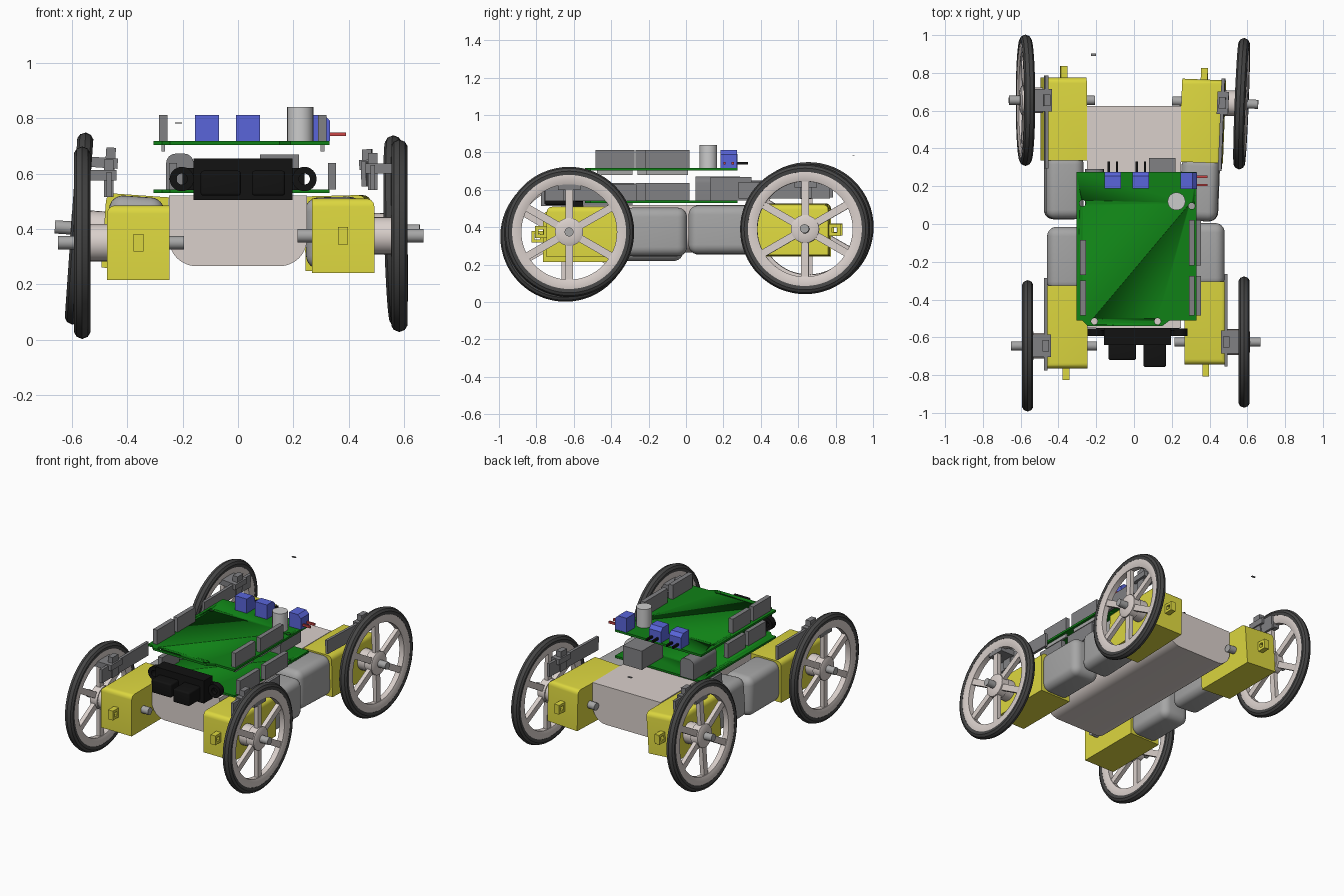
import bpy, bmesh
from math import radians, pi, cos, sin
from mathutils import Matrix, Vector

if "Cube" in bpy.data.objects:
    bpy.data.objects.remove(bpy.data.objects["Cube"])

def mat(name, *rgb):
    m = bpy.data.materials.new(name)
    m.diffuse_color = (*rgb, 1)
    m.use_nodes = True
    m.node_tree.nodes["Principled BSDF"].inputs["Base Color"].default_value = m.diffuse_color
    return m

YELLOW = mat("yellow", .72, .68, .05)
GREEN = mat("green", .005, .22, .008)
BEIGE = mat("beige", .70, .63, .60)
BLUE = mat("blue", .1, .13, .7)
BLACK = mat("black", .006, .006, .006)
RUBBER = mat("rubber", .06, .06, .06)
WHITE = mat("white", .75, .75, .72)
RED = mat("red", .6, .06, .06)
GREY = mat("mid_grey", .22, .22, .23)
METAL = mat("light_grey", .38, .38, .38)
I = Matrix.Identity(4)

def emit(name, bm, material=None, M=I):
    """Turn a bmesh into an object, placed by M."""
    bm.transform(M)
    bmesh.ops.recalc_face_normals(bm, faces=bm.faces)
    me = bpy.data.meshes.new(name)
    bm.to_mesh(me)
    bm.free()
    for p in me.polygons:
        p.use_smooth = True
    me.set_sharp_from_angle(angle=radians(32))
    if material:
        me.materials.append(material)
    ob = bpy.data.objects.new(name, me)
    bpy.context.collection.objects.link(ob)
    return ob

def add_box(bm, x, y, z, M=I):
    size = Matrix.Diagonal((x[1] - x[0], y[1] - y[0], z[1] - z[0], 1))
    mid = Matrix.Translation((sum(x) / 2, sum(y) / 2, sum(z) / 2))
    bmesh.ops.create_cube(bm, size=1, matrix=M @ mid @ size)

def box(name, x, y, z, material=None, bevel=0, M=I, segs=4, pick=None):
    bm = bmesh.new()
    add_box(bm, x, y, z)
    if bevel:
        edges = [e for e in bm.edges if pick is None or pick(e)]
        bmesh.ops.bevel(bm, geom=edges, offset=bevel, segments=segs, profile=.5, affect='EDGES')
    return emit(name, bm, material, M)

def add_lathe(bm, profile, n=48, start=0):
    """Spin a closed (radius, x) profile around the x axis."""
    rings = [[bm.verts.new((u, r * cos(start + 2 * pi * i / n), r * sin(start + 2 * pi * i / n)))
              for r, u in profile] for i in range(n)]
    k = len(profile)
    for i in range(n):
        a, b = rings[i], rings[(i + 1) % n]
        for j in range(k):
            bm.faces.new((a[j], a[(j + 1) % k], b[(j + 1) % k], b[j]))

def lathe(name, profile, material, M=I, n=48, start=0):
    bm = bmesh.new()
    add_lathe(bm, profile, n, start)
    return emit(name, bm, material, M)

def add_cyl(bm, p, r, depth, rot=I, n=24):
    bmesh.ops.create_cone(bm, cap_ends=True, segments=n, radius1=r, radius2=r, depth=depth,
                          matrix=Matrix.Translation(p) @ rot)

def cyl(name, p, r, depth, material, M=I, rot=I):
    bm = bmesh.new()
    add_cyl(bm, p, r, depth, rot)
    return emit(name, bm, material, M)

ALONG_X = Matrix.Rotation(pi / 2, 4, 'Y')
W = .203  # wheel offset from the gearbox centre

def drive_unit(tag, sx, sy, loc, yaw=0, lean=0, stub=.14):
    """Gearbox, motor, wheel and bracket; local x is outward, local y toward the car's end."""
    M = (Matrix.Translation(loc) @ Matrix.Rotation(radians(yaw), 4, 'Z')
         @ Matrix.Rotation(radians(lean), 4, 'Y') @ Matrix.Diagonal((sx, sy, 1, 1)))
    box(tag + "_gearbox", (-.113, .113), (-.32, .12), (-.135, .135), YELLOW, .03, M,
        pick=lambda e: all(v.co.x > 0 and v.co.z > 0 for v in e.verts)
        or all(v.co.y > 0 and v.co.z > 0 for v in e.verts))
    lathe(tag + "_gearbox_tab", [(.044, -.018), (.044, .018), (.02, .018), (.02, -.018)], YELLOW,
          M @ Matrix.Translation((0, .15, 0)), 4, pi / 4)
    # motor can with a narrower rounded tail
    box(tag + "_motor", (-.1, .1), (-.63, -.29), (-.13, .13), METAL, .05, M, 6)
    cyl(tag + "_axle", (.063, 0, 0), .024, .455, METAL, M, ALONG_X)
    # wheel: tyre, rim, six spokes, hub
    tyre = [(.305, -.026), (.325, -.029), (.340, -.020), (.348, 0),
            (.340, .020), (.325, .029), (.305, .026)]
    at_wheel = M @ Matrix.Translation((W, 0, 0))
    lathe(tag + "_tyre", tyre, RUBBER, at_wheel, 64)
    bm = bmesh.new()
    add_lathe(bm, [(.310, -.024), (.310, .024), (.285, .028), (.255, .018),
                   (.255, -.018), (.285, -.028)], 64)
    add_lathe(bm, [(.075, -.03), (.075, .022), (.055, .03), (.02, .03), (.02, -.03)], 32)
    for i in range(6):
        add_box(bm, (-.014, .014), (-.02, .02), (.06, .265), Matrix.Rotation(i * pi / 3, 4, 'X'))
    emit(tag + "_wheel", bm, BEIGE, at_wheel)
    cyl(tag + "_hub_sleeve", (.145, 0, 0), .068, .07, BEIGE, M, ALONG_X)
    # bracket plate standing above the outer side of the gearbox
    bm = bmesh.new()
    add_box(bm, (.098, .116), (-.36, .13), (.165, .255))
    add_box(bm, (.08, .08 + stub), (-.06, .06), (.225, .262))
    add_box(bm, (.09, .125), (-.03, .03), (.165, .3))
    emit(tag + "_bracket", bm, GREY, M)

drive_unit("front_left", -1, -1, (-.36, -.645, .350))
drive_unit("front_right", 1, -1, (.38, -.625, .375))
drive_unit("rear_left", -1, 1, (-.372, .655, .387), lean=4)
drive_unit("rear_right", 1, 1, (.367, .645, .385), yaw=-2.3, lean=-1.5, stub=.06)

# central body with rounded lower edges
box("body", (-.25, .25), (-.55, .625), (.265, .52), BEIGE, .1, segs=8,
    pick=lambda e: all(v.co.z < .3 for v in e.verts) and abs(e.verts[0].co.y - e.verts[1].co.y) > .1)

# two stacked circuit boards with mounting holes
OUTLINE = [(-.305, .275), (.33, .275), (.33, -.51), (.19, -.51), (.15, -.54),
           (-.245, -.54), (-.275, -.51), (-.305, -.51)]
HOLES = [(-.272, .11), (.305, .095), (-.21, -.515), (.125, -.515)]

def board(name, z0, z1, dx=0):
    bm = bmesh.new()
    f = bm.faces.new([bm.verts.new((x + dx, y, z0)) for x, y in OUTLINE])
    top = bmesh.ops.extrude_face_region(bm, geom=[f])["geom"]
    bmesh.ops.translate(bm, vec=(0, 0, z1 - z0), verts=[v for v in top if isinstance(v, bmesh.types.BMVert)])
    ob = emit(name, bm, GREEN)
    bm = bmesh.new()
    for x, y in HOLES:
        add_cyl(bm, (x + dx, y, z0), .017, .1, n=20)
    cutter = emit(name + "_hole_cutter", bm)
    cutter.hide_render = True
    cutter.hide_viewport = True
    mod = ob.modifiers.new("holes", 'BOOLEAN')
    mod.operation, mod.object = 'DIFFERENCE', cutter

board("lower_board", .53, .543)
board("upper_board", .703, .717)

# pin headers on both boards
ROWS = [(.29, -.22, .02), (.29, -.485, -.275), (-.285, -.27, -.085), (-.285, -.485, -.30)]
for tag, z, dx in (("upper", .717, 0), ("lower", .543, .035)):
    for i, (x, y0, y1) in enumerate(ROWS):
        box(f"{tag}_header_{i}", (x + dx, x + dx + .03), (y0, y1), (z, z + .095), GREY)
for i, (x, y0, y1) in enumerate(ROWS):
    box(f"header_pins_{i}", (x + .008, x + .022), (y0 + .01, y1 - .01), (.68, .705), METAL)

# ports on the lower board
box("data_port", (.08, .22), (.13, .35), (.543, .668), GREY)
box("power_jack", (-.26, -.16), (.05, .29), (.543, .672), GREY, .035,
    pick=lambda e: all(v.co.z > .6 for v in e.verts) and abs(e.verts[0].co.y - e.verts[1].co.y) > .1)

# screw terminals and their pins
def terminal(name, M, pin_mat):
    slope = lambda e: all(v.co.y > .04 and v.co.z > .05 for v in e.verts)
    box(name, (-.044, .044), (-.043, .043), (0, .095), BLUE, .022, M, 1, slope)
    for i, s in enumerate((-.022, .022)):
        box(f"{name}_pin_{i}", (s - .006, s + .006), (.03, .1), (.018, .032), pin_mat, 0, M)

for i, x in enumerate((-.112, .036)):
    terminal(f"rear_terminal_{i}", Matrix.Translation((x, .232, .717)), BLACK)
terminal("side_terminal", Matrix.Translation((.29, .228, .717)) @ Matrix.Rotation(-pi / 2, 4, 'Z'), RED)
cyl("capacitor", (.225, .12, .778), .047, .124, WHITE)

# front distance sensor
box("sensor_body", (-.16, .197), (-.64, -.55), (.505, .655), BLACK)
box("sensor_left_lens", (-.135, .01), (-.72, -.63), (.52, .61), BLACK, .01)
box("sensor_right_lens", (.05, .17), (-.757, -.63), (.52, .61), BLACK, .01)
box("sensor_plate", (-.2, .24), (-.565, -.55), (.54, .62), BLACK)
for tag, x in (("left", -.203), ("right", .24)):
    lathe(f"sensor_{tag}_ear", [(.044, -.02), (.044, .02), (.02, .02), (.02, -.02)], BLACK,
          Matrix.Translation((x, -.572, .58)) @ Matrix.Rotation(pi / 2, 4, 'Z'), 32)

# loose metal sliver hovering at the back
box("loose_pin", (-.228, -.202), (.89, .902), (.78, .785), GREY)
